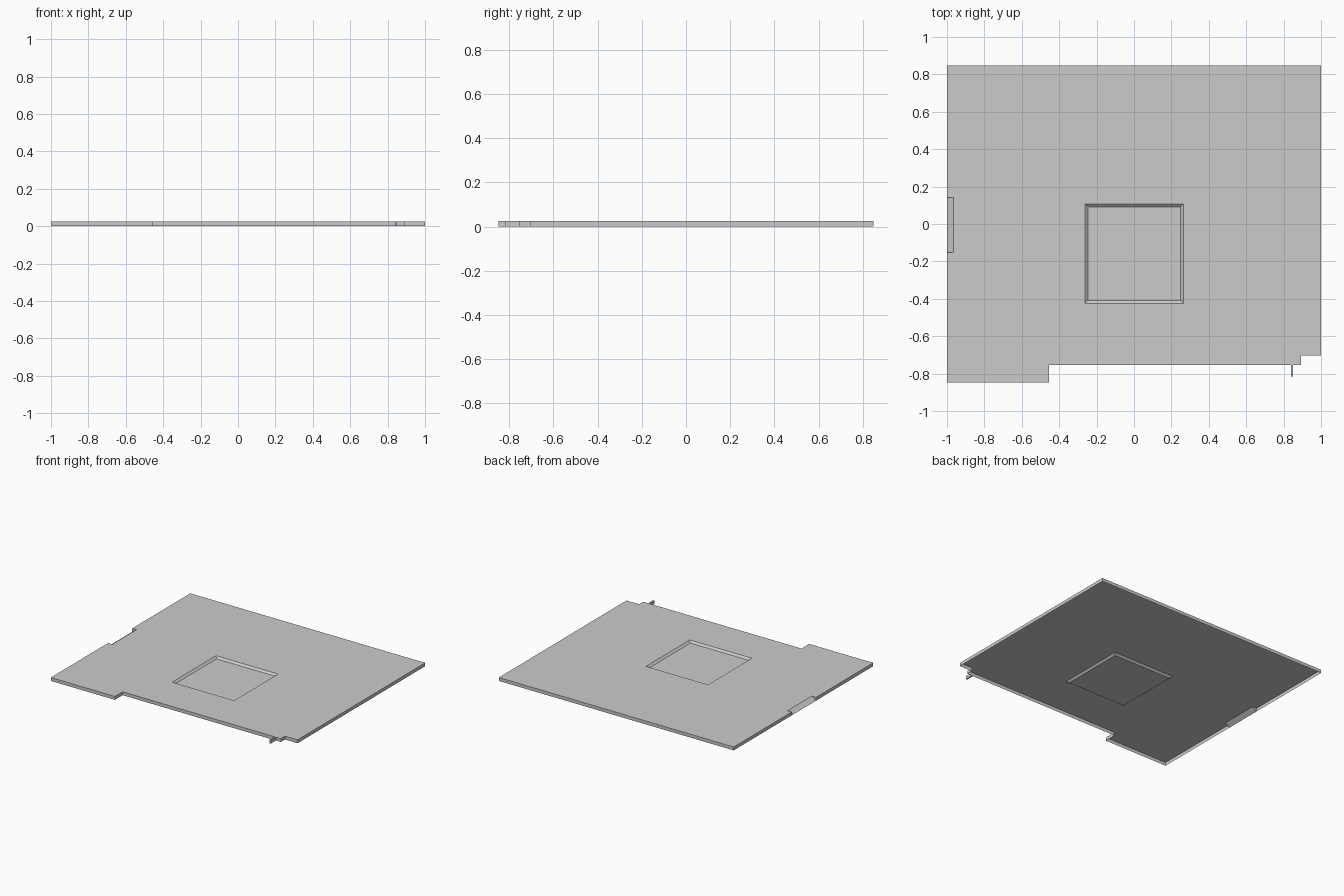
import bpy, bmesh

cube = bpy.data.objects.get("Cube")
if cube:
    bpy.data.objects.remove(cube, do_unlink=True)

HEIGHT = 0.026
RECESS_DEPTH, RECESS_SLOPE = 0.014, 0.016

grey = bpy.data.materials.new("light_grey")
grey.use_nodes = True
colour = (0.6, 0.6, 0.6, 1)
grey.diffuse_color = colour
grey.node_tree.nodes["Principled BSDF"].inputs["Base Color"].default_value = colour


def add_object(name, bm):
    mesh = bpy.data.meshes.new(name)
    bm.to_mesh(mesh)
    bm.free()
    mesh.materials.append(grey)
    obj = bpy.data.objects.new(name, mesh)
    bpy.context.collection.objects.link(obj)
    return obj


def add_loop(bm, points, z):
    verts = [bm.verts.new((x, y, z)) for x, y in points]
    edges = [bm.edges.new((a, b)) for a, b in zip(verts, verts[1:] + verts[:1])]
    return verts, edges


def rectangle(x0, x1, y0, y1):
    return [(x0, y0), (x1, y0), (x1, y1), (x0, y1)]


# Stepped outline, with a finger notch in the edge at -x
outline = [(-1, -0.848), (-0.455, -0.848), (-0.455, -0.754), (0.892, -0.754),
           (0.892, -0.704), (1, -0.704), (1, 0.848), (-1, 0.848),
           (-1, 0.142), (-0.964, 0.142), (-0.964, -0.153), (-1, -0.153)]
bm = bmesh.new()
_, rim = add_loop(bm, outline, HEIGHT)

# Square recess with sloping sides
x0, x1, y0, y1 = -0.263, 0.265, -0.425, 0.108
s = RECESS_SLOPE
upper, mouth = add_loop(bm, rectangle(x0, x1, y0, y1), HEIGHT)
lower, _ = add_loop(bm, rectangle(x0 + s, x1 - s, y0 + s, y1 - s), HEIGHT - RECESS_DEPTH)

# Top sheet around the recess
bmesh.ops.triangle_fill(bm, edges=rim + mouth, use_beauty=True, normal=(0, 0, 1))
bm.faces.new(lower)
for i in range(4):
    j = (i + 1) % 4
    bm.faces.new((upper[i], upper[j], lower[j], lower[i]))

# Skirt hanging from the rim; the notch wall leans out into a ramp
skirt = bmesh.ops.extrude_edge_only(bm, edges=rim)["geom"]
for v in skirt:
    if isinstance(v, bmesh.types.BMVert):
        v.co.z = 0
        if -0.98 < v.co.x < -0.9:
            v.co.x = -1
bmesh.ops.remove_doubles(bm, verts=bm.verts[:], dist=0.0005)
bmesh.ops.recalc_face_normals(bm, faces=bm.faces[:])
top = max(bm.faces, key=lambda f: f.calc_area())
if top.normal.z < 0:
    bmesh.ops.reverse_faces(bm, faces=bm.faces[:])
add_object("panel", bm)

# Thin locating tab on the front edge
bm = bmesh.new()
bmesh.ops.create_cube(bm, size=1)
bmesh.ops.scale(bm, vec=(0.011, 0.062, HEIGHT), verts=bm.verts[:])
bmesh.ops.translate(bm, vec=(0.845, -0.785, HEIGHT / 2), verts=bm.verts[:])
add_object("locating_tab", bm)
